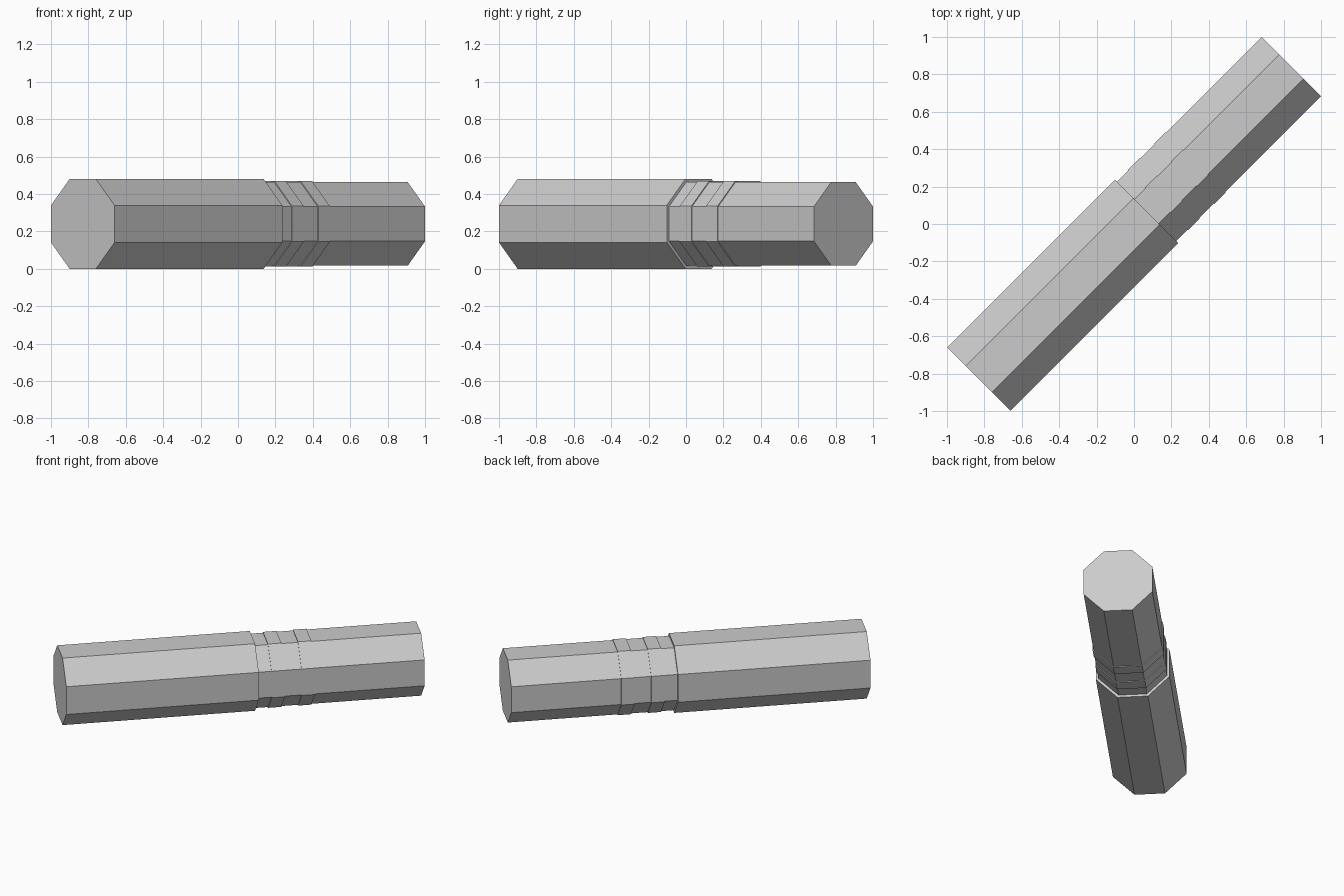
import bpy
from math import pi, sqrt, cos
from mathutils import Matrix, Vector

cube = bpy.data.objects.get("Cube")
if cube:
    bpy.data.objects.remove(cube, do_unlink=True)

GREY = (0.6, 0.6, 0.6, 1.0)
grey = bpy.data.materials.new("plain_grey")
grey.use_nodes = True
grey.diffuse_color = GREY
grey.node_tree.nodes["Principled BSDF"].inputs["Base Color"].default_value = GREY

AXIS = Vector((1, 1, 0)).normalized()
CENTRE_Z = 0.24


def octagon_bar(name, start, end, apothem):
    """Eight-sided bar on the diagonal, flat side up; start and end are x = y positions."""
    bpy.ops.mesh.primitive_cylinder_add(
        vertices=8, radius=apothem / cos(pi / 8), depth=(end - start) * sqrt(2))
    bar = bpy.context.object
    bar.name = bar.data.name = name
    middle = (start + end) / 2
    turn = AXIS.to_track_quat('Z', 'Y').to_matrix().to_4x4()
    bar.data.transform(Matrix.Translation((middle, middle, CENTRE_Z))
                       @ turn @ Matrix.Rotation(pi / 8, 4, 'Z'))
    bar.data.materials.append(grey)
    return bar


# Thick front body and the slimmer bar behind it
octagon_bar("thick_body", -0.83, 0.067, 0.24)
octagon_bar("slim_bar", 0.06, 0.842, 0.2235)

# Two slightly raised bands next to the joint
for i, start in enumerate((0.128, 0.268)):
    octagon_bar(f"raised_band_{i + 1}", start, start + 0.062, 0.2285)
